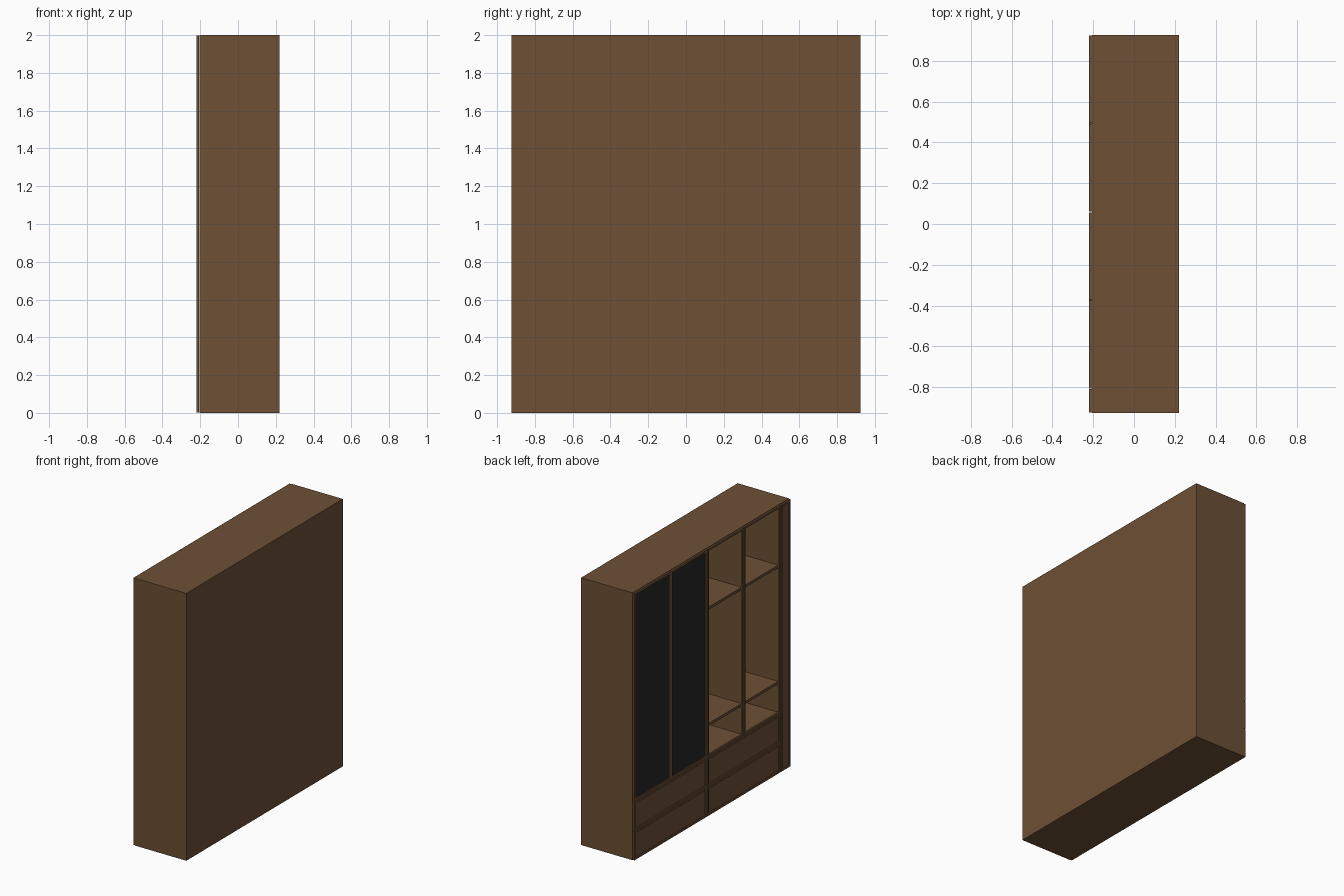
import bpy, bmesh
from mathutils import Matrix, Vector

cube = bpy.data.objects.get("Cube")
if cube:
    bpy.data.objects.remove(cube, do_unlink=True)


def material(name, rgb):
    mat = bpy.data.materials.new(name)
    mat.use_nodes = True
    mat.diffuse_color = (*rgb, 1)
    mat.node_tree.nodes["Principled BSDF"].inputs["Base Color"].default_value = (*rgb, 1)
    return mat


BROWN = material("walnut_brown", (0.153, 0.079, 0.036))
BLACK = material("black_glass", (0.02, 0.02, 0.02))


def box_mesh(x, y, z):
    """Box from (low, high) ranges on each axis."""
    bm = bmesh.new()
    mid = Vector([sum(r) / 2 for r in (x, y, z)])
    size = [abs(r[1] - r[0]) for r in (x, y, z)]
    bmesh.ops.create_cube(bm, size=1, matrix=Matrix.Translation(mid) @ Matrix.Diagonal((*size, 1)))
    return bm


def finish(name, bm, *mats):
    bmesh.ops.recalc_face_normals(bm, faces=bm.faces)
    mesh = bpy.data.meshes.new(name)
    bm.to_mesh(mesh)
    bm.free()
    for mat in mats:
        mesh.materials.append(mat)
    obj = bpy.data.objects.new(name, mesh)
    bpy.context.collection.objects.link(obj)


def board(name, x, y, z):
    finish(name, box_mesh(x, y, z), BROWN)


def framed_front(name, y, z, panel=BROWN, rail=0.022):
    """Front with raised rails around a recessed panel, or an opening if panel is None."""
    bm = box_mesh((FACE, FACE + THICK), (y[0] + GAP, y[1] - GAP), (z[0] + GAP, z[1] - GAP))
    bm.normal_update()
    sides = [f for f in bm.faces if abs(f.normal.x) > 0.9]
    if panel is None:
        bmesh.ops.inset_individual(bm, faces=sides, thickness=rail)
        edges = [e for f in sides for e in f.edges]
        bmesh.ops.delete(bm, geom=sides, context='FACES_ONLY')
        bmesh.ops.bridge_loops(bm, edges=edges)
    else:
        front = [f for f in sides if f.normal.x < 0]
        bmesh.ops.inset_individual(bm, faces=front, thickness=rail)
        # step back for a crisp inner edge
        bmesh.ops.inset_individual(bm, faces=front, thickness=0.001, depth=-0.007)
        front[0].material_index = 1
    finish(name, bm, BROWN, panel or BROWN)


FACE, THICK, GAP = -0.22, 0.013, 0.002
FRONT, BACK, END, TOP = -0.205, 0.22, 0.925, 2.0
T = 0.02
SEAMS = [0.925, 0.492, 0.059, -0.374, -0.807]
DECK = 0.44
depth = (FRONT, BACK)
inner = (FRONT, BACK - T)

# Carcass
board("back_panel", (BACK - T, BACK), (-END, END), (0, TOP))
board("left_side", inner, (END - T, END), (0, TOP))
board("right_side", inner, (-END, -END + T), (0, TOP))
board("top_panel", inner, (-END + T, END - T), (TOP - T, TOP))
board("bottom_panel", inner, (-END + T, END - T), (0, T))
board("drawer_deck", inner, (SEAMS[4], END - T), (DECK - T / 2, DECK + T / 2))

# Upright dividers
for i, seam in enumerate(SEAMS[1:]):
    board(f"divider_{i + 1}", inner, (seam - T / 2, seam + T / 2), (T, TOP - T))

# Shelves in each bay
for i in range(4):
    for level, z in (("lower", 0.67), ("upper", 1.54)):
        board(f"{level}_shelf_{i + 1}", inner,
              (SEAMS[i + 1] + T / 2, SEAMS[i] - T / 2), (z - T / 2, z + T / 2))

# Doors: two glazed, two open frames
for i in range(4):
    framed_front(f"door_{i + 1}", (SEAMS[i + 1], SEAMS[i]), (DECK, TOP),
                 BLACK if i < 2 else None)

# Two stacked drawers under each pair of doors
for i in (0, 2):
    for row, z in (("lower", (0, DECK / 2)), ("upper", (DECK / 2, DECK))):
        framed_front(f"{row}_drawer_{i // 2 + 1}", (SEAMS[i + 2], SEAMS[i]), z)

# Narrow full-height end panel
framed_front("end_filler", (-END, SEAMS[4]), (0, TOP))
